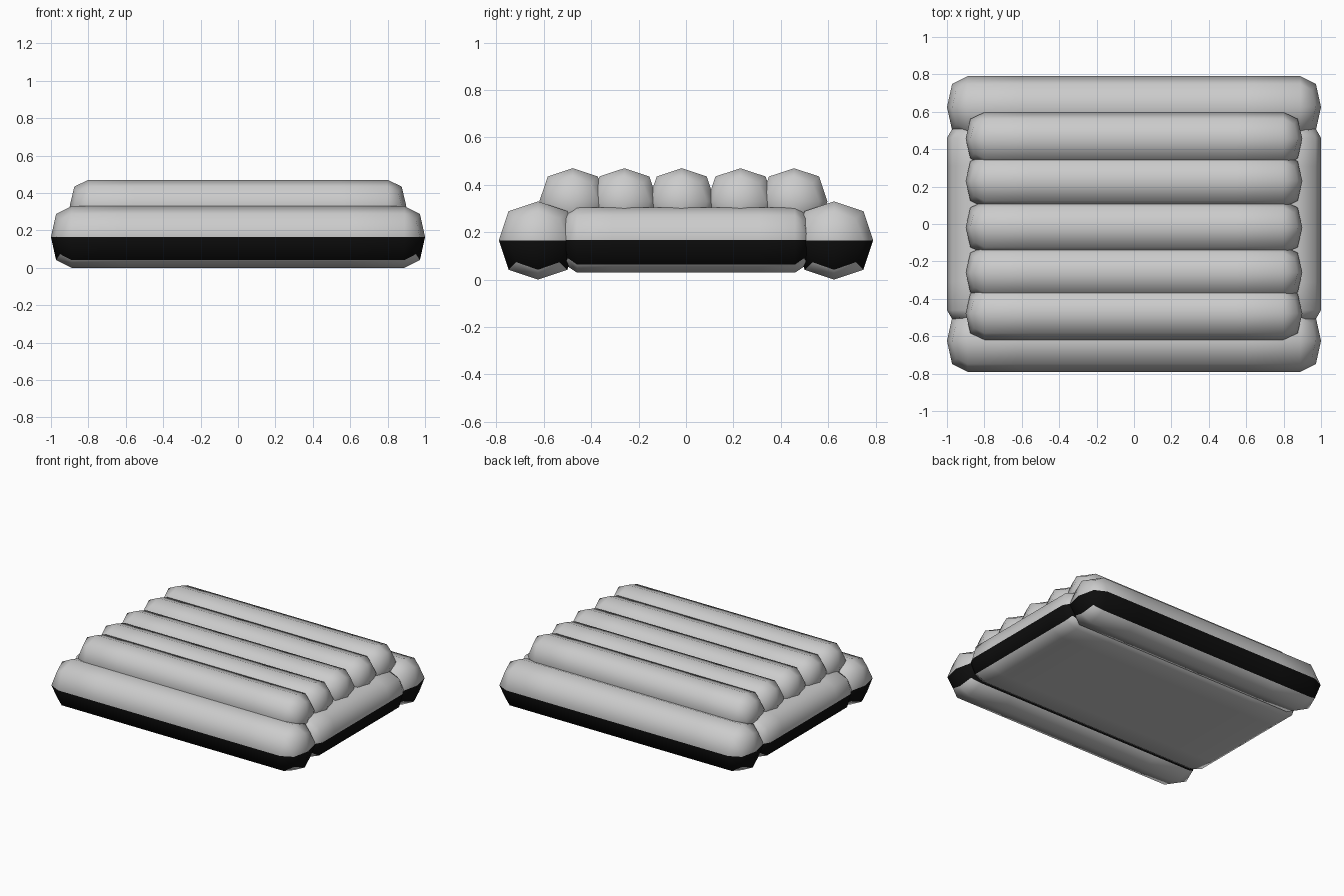
import bpy, bmesh
from mathutils import Vector

if "Cube" in bpy.data.objects:
    bpy.data.objects.remove(bpy.data.objects["Cube"])

black = bpy.data.materials.new("black_rubber")
black.diffuse_color = (0.004, 0.004, 0.004, 1)
black.use_nodes = True
black.node_tree.nodes["Principled BSDF"].inputs["Base Color"].default_value = black.diffuse_color


def cushion(name, centre, half, round_x, round_y=0, band=False):
    """Box with support loops near its ends, softened by one subdivision."""
    bm = bmesh.new()
    bmesh.ops.create_cube(bm, size=2)
    bmesh.ops.scale(bm, vec=half, verts=bm.verts)
    for axis, r in ((0, round_x), (1, round_y)):
        if not r:
            continue
        for s in (-1, 1):
            n = Vector((0, 0, 0))
            n[axis] = s
            bmesh.ops.bisect_plane(bm, geom=bm.verts[:] + bm.edges[:] + bm.faces[:],
                                   plane_co=n * (half[axis] - 2 * r), plane_no=n)
    mesh = bpy.data.meshes.new(name)
    bm.to_mesh(mesh)
    bm.free()
    ob = bpy.data.objects.new(name, mesh)
    ob.location = centre
    bpy.context.collection.objects.link(ob)
    bpy.ops.object.select_all(action='DESELECT')
    ob.select_set(True)
    bpy.context.view_layer.objects.active = ob
    sub = ob.modifiers.new("soften", 'SUBSURF')
    sub.levels = sub.render_levels = 1
    sub.use_limit_surface = False
    bpy.ops.object.modifier_apply(modifier=sub.name)
    bpy.ops.object.shade_smooth()

    # black rubbing strip on the lower half of the sides
    if band:
        ob.data.materials.append(None)
        ob.data.materials.append(black)
        for p in ob.data.polygons:
            if p.center.z < 0 and p.normal.z > -0.65:
                p.material_index = 1
    return ob


# front and back main tubes
for name, s in (("front_tube", -1), ("back_tube", 1)):
    cushion(name, (0, s * 0.625, 0.165), (1, 0.165, 0.165), 0.11, band=True)

# flat body between the tubes
cushion("body", (0, 0, 0.167), (1, 0.53, 0.138), 0.12, 0.07, band=True)

# five upper padding rolls
for i, y in enumerate((-0.478, -0.26, -0.018, 0.23, 0.456)):
    cushion(f"top_roll_{i + 1}", (0, y, 0.33), (0.9, 0.141, 0.14), 0.10)
